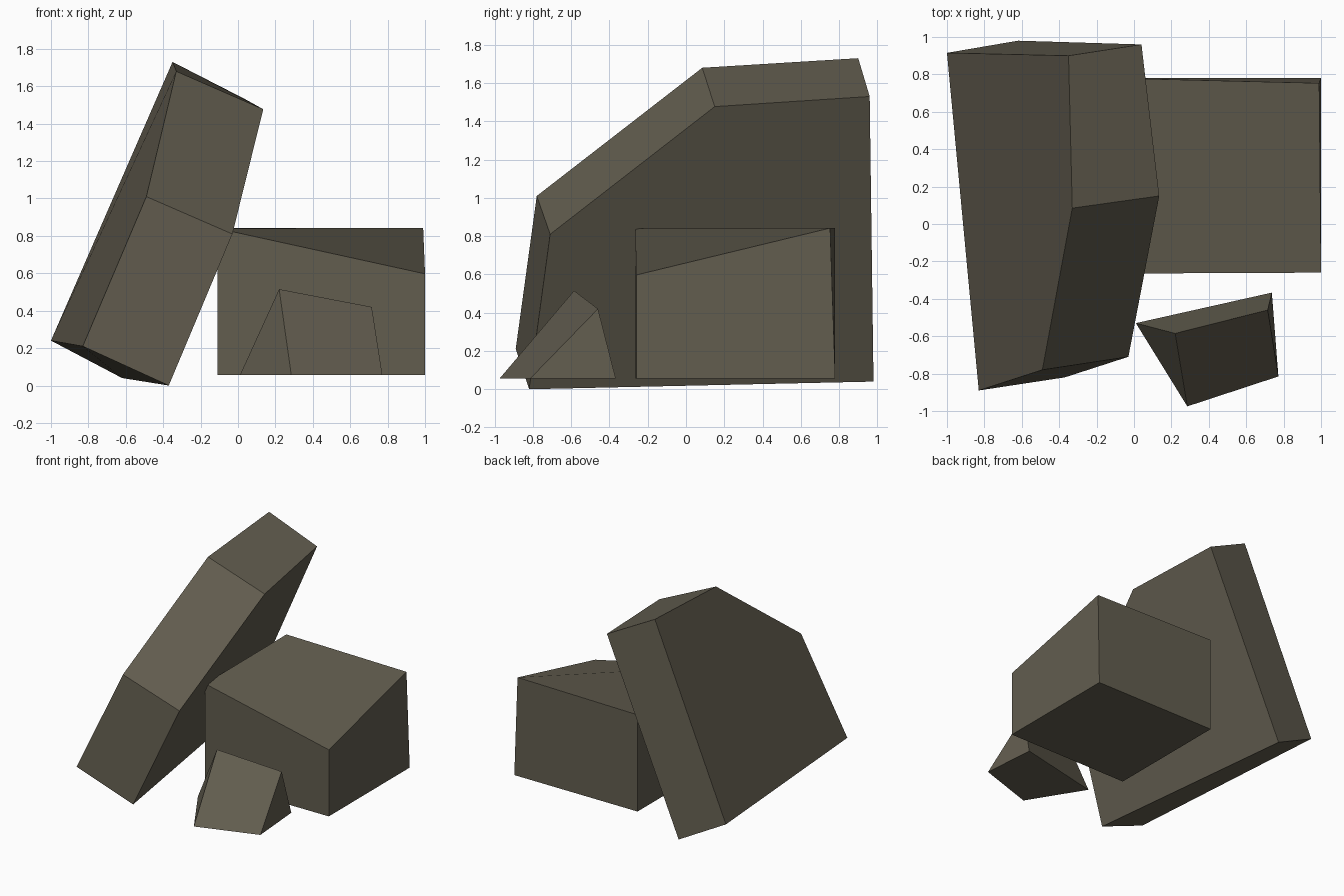
import bpy, bmesh

if "Cube" in bpy.data.objects:
    bpy.data.objects.remove(bpy.data.objects["Cube"])

stone = bpy.data.materials.new("dark olive stone")
stone.diffuse_color = (0.122, 0.109, 0.078, 1)
stone.use_nodes = True
stone.node_tree.nodes["Principled BSDF"].inputs["Base Color"].default_value = stone.diffuse_color


def loft(name, loop_a, loop_b):
    """Closed solid between two matching corner loops."""
    bm = bmesh.new()
    a = [bm.verts.new(p) for p in loop_a]
    b = [bm.verts.new(p) for p in loop_b]
    n = len(a)
    bm.faces.new(a)
    bm.faces.new(b)
    for i in range(n):
        j = (i + 1) % n
        side = list(dict.fromkeys((a[i], a[j], b[j], b[i])))
        bm.faces.new(side)
    bmesh.ops.recalc_face_normals(bm, faces=bm.faces)
    mesh = bpy.data.meshes.new(name)
    bm.to_mesh(mesh)
    bm.free()
    mesh.materials.append(stone)
    obj = bpy.data.objects.new(name, mesh)
    bpy.context.collection.objects.link(obj)
    return obj


# Tall five-sided slab leaning on the block: outer face, then inner face
loft("leaning_slab",
     [(-0.35, 0.90, 1.73), (-0.33, 0.085, 1.68), (-0.49, -0.78, 1.01),
      (-0.83, -0.89, 0.21), (-1.0, 0.915, 0.24)],
     [(0.04, 0.96, 1.53), (0.135, 0.15, 1.477), (-0.03, -0.71, 0.81),
      (-0.37, -0.82, 0.0), (-0.62, 0.98, 0.04)])

# Block with one lowered top corner: base, then top
loft("block",
     [(-0.11, -0.265, 0.055), (1.0, -0.26, 0.055),
      (1.0, 0.78, 0.055), (-0.11, 0.78, 0.055)],
     [(-0.11, -0.265, 0.84), (1.0, -0.26, 0.597),
      (0.99, 0.753, 0.842), (-0.11, 0.78, 0.842)])

# Small ridged wedge: front slope, then back slope sharing the ridge line
ridge = [(0.22, -0.585, 0.515), (0.715, -0.46, 0.42)]
front = [(0.285, -0.975, 0.055), (0.772, -0.815, 0.055)]
back = [(0.01, -0.53, 0.055), (0.737, -0.367, 0.055)]
loft("small_wedge",
     [front[0], back[0], ridge[0]],
     [front[1], back[1], ridge[1]])
